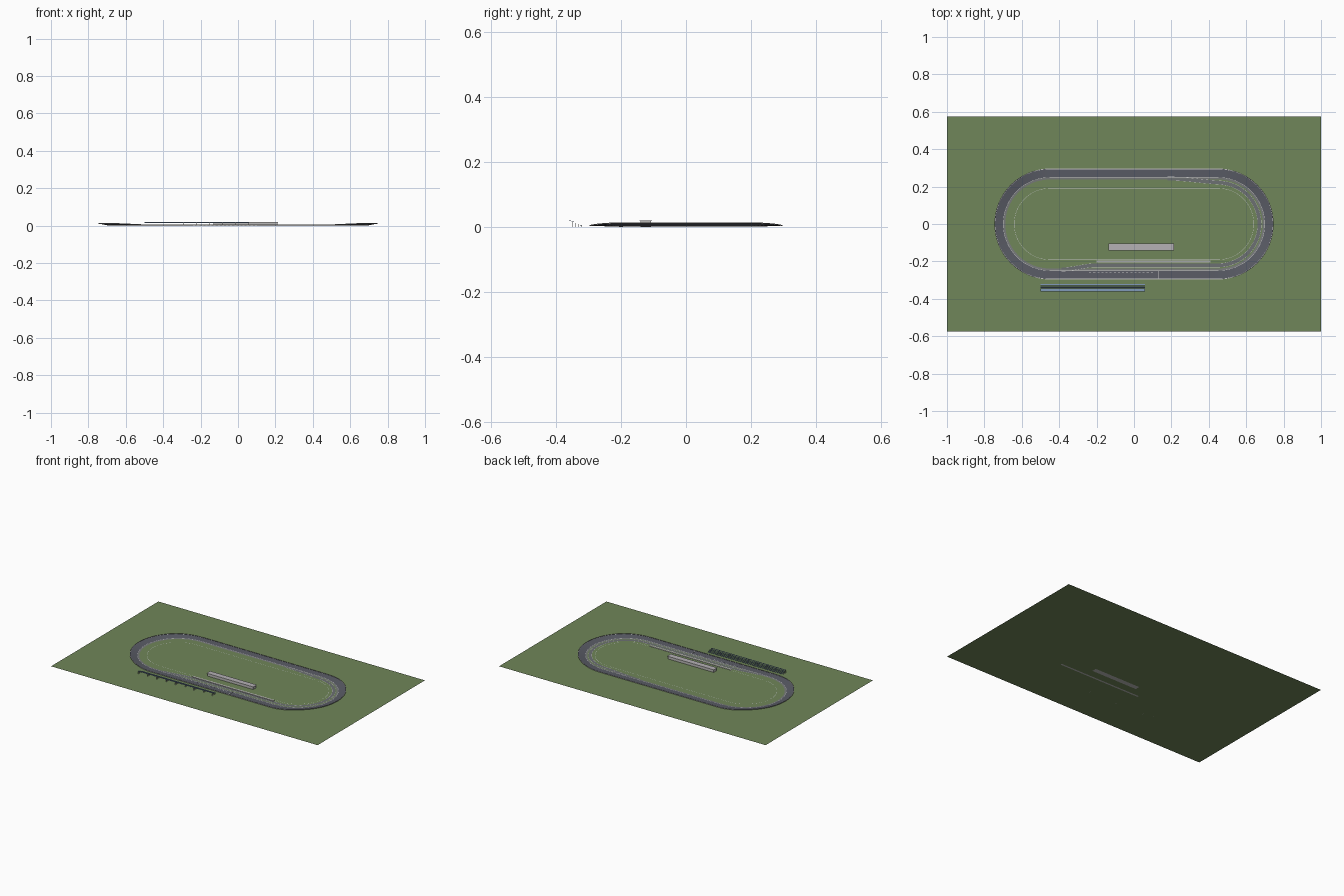
import bpy, math

if "Cube" in bpy.data.objects:
    bpy.data.objects.remove(bpy.data.objects["Cube"])

HALF = 0.45          # half length of the straights
R_IN, R_OUT = 0.249, 0.295


def mat(name, c):
    m = bpy.data.materials.new(name)
    m.diffuse_color = (*c, 1)
    m.use_nodes = True
    m.node_tree.nodes["Principled BSDF"].inputs["Base Color"].default_value = m.diffuse_color
    return m


GRASS = mat("grass", (0.16, 0.24, 0.10))
ASPHALT = mat("asphalt", (0.10, 0.105, 0.13))
APRON = mat("apron_grey", (0.19, 0.20, 0.20))
PIT = mat("pit_asphalt", (0.15, 0.16, 0.17))
WHITE = mat("white_paint", (0.75, 0.75, 0.73))
CONCRETE = mat("concrete", (0.50, 0.49, 0.48))
ROOF = mat("roof_grey", (0.46, 0.44, 0.46))
SEATS = mat("seat_blue", (0.22, 0.33, 0.50))


def mesh(name, verts, faces, m):
    me = bpy.data.meshes.new(name)
    me.from_pydata(verts, [], faces)
    me.materials.append(m)
    ob = bpy.data.objects.new(name, me)
    bpy.context.collection.objects.link(ob)
    return ob


def box(name, x0, x1, y0, y1, z0, z1, m):
    v = [(x, y, z) for z in (z0, z1) for x, y in ((x0, y0), (x1, y0), (x1, y1), (x0, y1))]
    f = [(3, 2, 1, 0), (4, 5, 6, 7)] + [(i, (i + 1) % 4, 4 + (i + 1) % 4, 4 + i) for i in range(4)]
    return mesh(name, v, f, m)


def smooth(u):
    u = max(0, min(1, u))
    return u * u * (3 - 2 * u)


# Oval position: t 0-1 front straight, 1-2 right turn, 2-3 back straight, 3-4 left turn
def spot(t, r):
    t %= 4
    k, u = int(t), t % 1
    if k == 0:
        return -HALF + 2 * HALF * u, -r
    if k == 2:
        return HALF - 2 * HALF * u, r
    a = math.pi * (u - 0.5) + (0 if k == 1 else math.pi)
    return (HALF if k == 1 else -HALF) + r * math.cos(a), r * math.sin(a)


def bank_z(t, r):
    u = t % 4
    b = smooth(min(u % 1, 1 - u % 1) / 0.25) if int(u) % 2 else 0
    return 0.002 + max(0, r - R_IN) / (R_OUT - R_IN) * (0.0018 + 0.0075 * b)


def ribbon(name, m, profile, t0=0, t1=4, step=1 / 40):
    """Sweep profile(t) -> [(radius, z)...] along the oval."""
    n = round((t1 - t0) / step)
    closed = t1 - t0 == 4
    verts, faces = [], []
    for i in range(n if closed else n + 1):
        t = t0 + (t1 - t0) * i / n
        p = profile(t)
        w = len(p)
        verts += [(*spot(t, r), z) for r, z in p]
    for i in range(n):
        a, b = i * w, (i + 1) * w % len(verts)
        faces += [(a + j, a + j + 1, b + j + 1, b + j)[::-1] for j in range(w - 1)]
    ob = mesh(name, verts, faces, m)
    bpy.context.view_layer.objects.active = ob
    ob.select_set(True)
    bpy.ops.object.shade_smooth_by_angle()
    ob.select_set(False)
    return ob


def painted(name, m, r0, r1, lift=0.0003, **k):
    return ribbon(name, m, lambda t: [(r1, bank_z(t, r1) + lift), (r0, bank_z(t, r0) + lift)], **k)


# Ground
mesh("grass_ground", [(-1, -.575, 0), (1, -.575, 0), (1, .575, 0), (-1, .575, 0)], [(0, 1, 2, 3)], GRASS)

# Banked racing surface, apron and painted lines
painted("banked_track", ASPHALT, R_IN, R_OUT, 0)
ribbon("inner_apron", APRON, lambda t: [(R_IN, 0.002), (0.238, 0.0012)])
painted("inner_edge_line", WHITE, 0.2485, 0.2500)
painted("outer_edge_line", WHITE, 0.2925, 0.2937)
ribbon("infield_line", WHITE, lambda t: [(0.1915, 0.001), (0.1900, 0.001)])


# Outer retaining wall
def wall_profile(t):
    z = bank_z(t, R_OUT)
    return [(0.2965, z - 0.001), (0.2965, z + 0.0022), (0.295, z + 0.0022), (0.295, z - 0.001)]


ribbon("outer_wall", CONCRETE, wall_profile)

# Pit lane: leaves the front straight, follows the right turn, rejoins the back straight
T0, T1 = 0.07, 2.30


def pit_r(t):
    u = smooth((t - T0) / 0.2) * smooth((T1 - t) / 0.35)
    return 0.243 - 0.022 * u


def pit_strip(name, m, d0, d1, z):
    ribbon(name, m, lambda t: [(pit_r(t) + d1, z), (pit_r(t) + d0, z)], T0, T1, 0.02)


pit_strip("pit_lane", PIT, -0.010, 0.010, 0.0016)
pit_strip("pit_inner_line", WHITE, -0.0105, -0.0095, 0.0019)
pit_strip("pit_outer_line", WHITE, 0.0095, 0.0105, 0.0023)

# Pit stalls
box("pit_stall_pad", -0.20, 0.41, -0.206, -0.194, 0, 0.0026, CONCRETE)

# Start line and grid slots
box("start_line", 0.130, 0.134, -0.294, -0.250, 0.0025, 0.0042, WHITE)
for i in range(16):
    x = -0.24 + i * 0.022
    box(f"grid_slot_{i + 1}", x, x + 0.011, -0.2585, -0.2565, 0.0023, 0.0027, WHITE)

# Garage building
box("garage_block", -0.132, 0.212, -0.140, -0.108, 0, 0.0175, CONCRETE)
box("garage_roof", -0.135, 0.215, -0.143, -0.105, 0.0175, 0.0195, ROOF)

# Grandstand: open stepped rows with posts
ROWS = 5
for i in range(ROWS):
    y, z = -0.320 - i * 0.0085, 0.005 + i * 0.0033
    box(f"stand_row_{i + 1}", -0.50, 0.06, y - 0.0065, y, z, z + 0.0012, SEATS)
    for j in range(9):
        x = -0.498 + j * 0.0693
        box(f"stand_post_{i + 1}_{j + 1}", x, x + 0.0015, y - 0.004, y - 0.0025, 0, z, CONCRETE)
